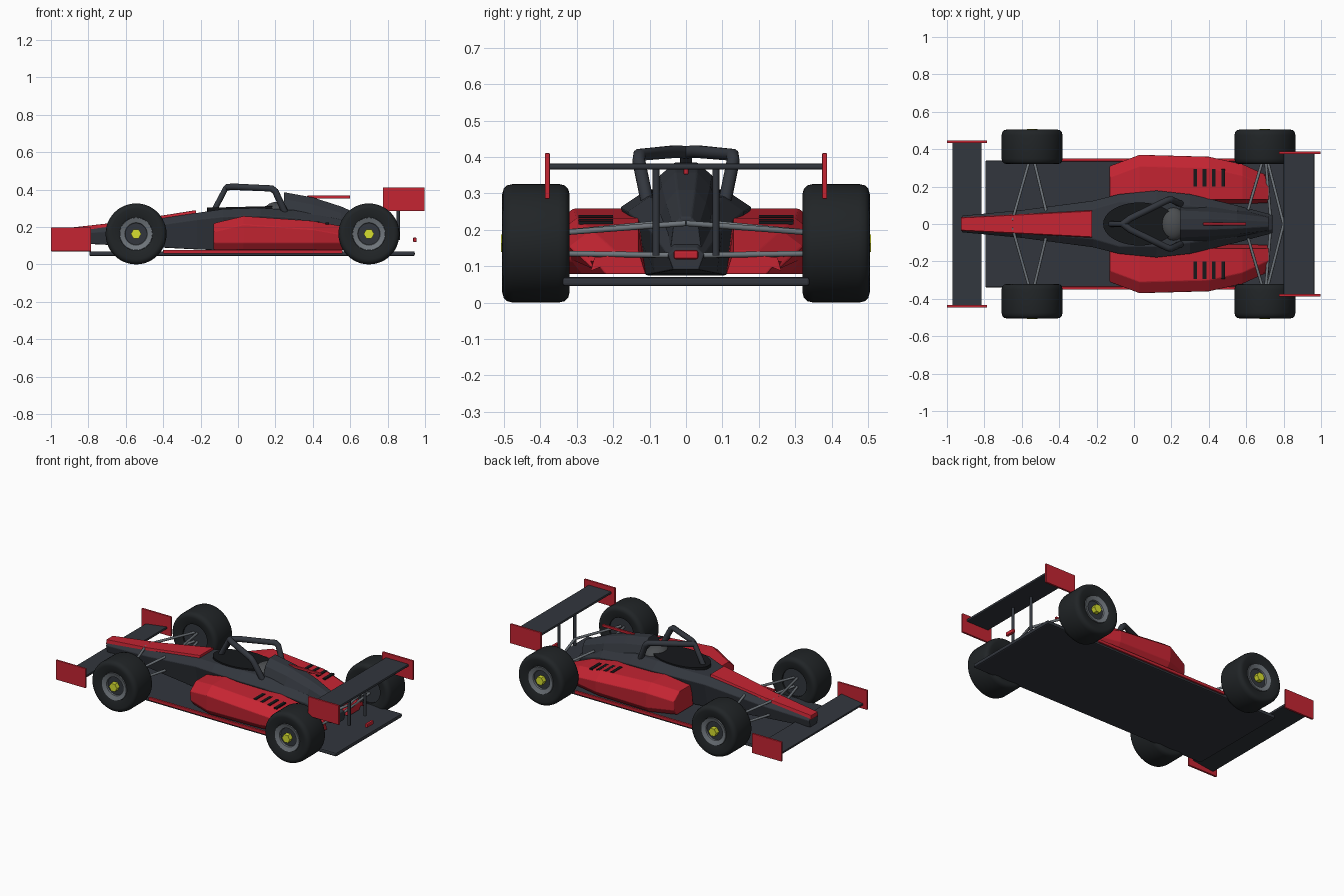
import bpy, bmesh, math
from mathutils import Vector

if "Cube" in bpy.data.objects:
    bpy.data.objects.remove(bpy.data.objects["Cube"])


def mat(name, r, g, b):
    m = bpy.data.materials.new(name)
    m.diffuse_color = (r, g, b, 1)
    m.use_nodes = True
    m.node_tree.nodes["Principled BSDF"].inputs["Base Color"].default_value = m.diffuse_color
    return m


DARK = mat("charcoal", 0.032, 0.037, 0.047)
RED = mat("red", 0.56, 0.018, 0.032)
BLACK = mat("black", 0.008, 0.009, 0.011)
TYRE = mat("rubber", 0.015, 0.018, 0.02)
GREY = mat("metal", 0.16, 0.18, 0.2)
YELLOW = mat("yellow", 0.68, 0.74, 0.03)


def finish(name, bm, m, bevel=0, smooth=None):
    bmesh.ops.recalc_face_normals(bm, faces=bm.faces)
    me = bpy.data.meshes.new(name)
    bm.to_mesh(me)
    bm.free()
    ob = bpy.data.objects.new(name, me)
    bpy.context.collection.objects.link(ob)
    me.materials.append(m)
    if bevel:
        b = ob.modifiers.new("bevel", "BEVEL")
        b.width, b.segments = bevel, 2
    if smooth:
        bpy.ops.object.select_all(action="DESELECT")
        ob.select_set(True)
        bpy.context.view_layer.objects.active = ob
        bpy.ops.object.shade_smooth_by_angle(angle=math.radians(smooth))
    return ob


def box(name, x, y, z, m, bevel=0.003):
    """Box from (min, max) pairs."""
    bm = bmesh.new()
    bmesh.ops.create_cube(bm, size=1)
    for v in bm.verts:
        v.co = [p[0] + (p[1] - p[0]) * (c + 0.5) for p, c in zip((x, y, z), v.co)]
    return finish(name, bm, m, bevel)


def loft(name, sections, m, bevel=0):
    """Skin between cross-sections (x, [(y, z), ...])."""
    bm = bmesh.new()
    rings = [[bm.verts.new((x, y, z)) for y, z in pts] for x, pts in sections]
    n = len(rings[0])
    for a, b in zip(rings, rings[1:]):
        for i in range(n):
            j = (i + 1) % n
            bm.faces.new((a[i], a[j], b[j], b[i]))
    bm.faces.new(rings[0])
    bm.faces.new(rings[-1])
    return finish(name, bm, m, bevel)


def hexes(rows):
    """Symmetric six-sided sections from (x, top w, z, shoulder w, z, bottom w, z)."""
    return [(x, [(wb, zb), (ws, zs), (wt, zt), (-wt, zt), (-ws, zs), (-wb, zb)])
            for x, wt, zt, ws, zs, wb, zb in rows]


def tube(name, pts, r, m, n=12):
    cu = bpy.data.curves.new(name, "CURVE")
    cu.dimensions = "3D"
    cu.bevel_depth, cu.bevel_resolution, cu.use_fill_caps = r, n // 4, True
    sp = cu.splines.new("POLY")
    sp.points.add(len(pts) - 1)
    for p, c in zip(sp.points, pts):
        p.co = (*c, 1)
    cu.materials.append(m)
    ob = bpy.data.objects.new(name, cu)
    bpy.context.collection.objects.link(ob)
    return ob


def lathe(name, prof, x, z, side, m, n=48, smooth=40):
    """Turn a closed (radius, y) profile about an axle."""
    bm = bmesh.new()
    rings = []
    for k in range(n):
        a = 2 * math.pi * k / n
        rings.append([bm.verts.new((x + r * math.cos(a), side * y, z + r * math.sin(a)))
                      for r, y in prof])
    for k in range(n):
        a, b = rings[k], rings[(k + 1) % n]
        for i in range(len(prof)):
            j = (i + 1) % len(prof)
            bm.faces.new((a[i], a[j], b[j], b[i]))
    bmesh.ops.remove_doubles(bm, verts=bm.verts, dist=1e-5)
    return finish(name, bm, m, smooth=smooth)


# Floor
box("floor", (-0.795, 0.945), (-0.34, 0.34), (0.045, 0.07), DARK, 0.008)

# Main hull and engine cover
loft("hull", hexes([
    (-0.92, 0.028, 0.182, 0.045, 0.16, 0.035, 0.115),
    (-0.60, 0.05, 0.218, 0.075, 0.185, 0.055, 0.10),
    (-0.22, 0.08, 0.275, 0.125, 0.24, 0.09, 0.08),
    (-0.08, 0.12, 0.296, 0.16, 0.255, 0.10, 0.075),
    (0.12, 0.12, 0.302, 0.18, 0.262, 0.11, 0.075),
    (0.30, 0.10, 0.29, 0.16, 0.25, 0.11, 0.075),
    (0.55, 0.07, 0.24, 0.10, 0.20, 0.085, 0.08),
    (0.74, 0.03, 0.15, 0.05, 0.13, 0.035, 0.09)]), DARK, 0.004)
loft("engine_cover", hexes([
    (0.245, 0.03, 0.386, 0.072, 0.35, 0.095, 0.27),
    (0.40, 0.03, 0.358, 0.066, 0.32, 0.10, 0.25),
    (0.55, 0.025, 0.31, 0.055, 0.275, 0.085, 0.20),
    (0.72, 0.015, 0.235, 0.035, 0.21, 0.045, 0.13)]), DARK, 0.004)

# Red nose panel and cover fin
loft("nose_panel", [(x, [(w, z0), (w * 0.9, z1), (-w * 0.9, z1), (-w, z0)]) for x, w, z0, z1 in
     [(-0.925, 0.037, 0.165, 0.193), (-0.60, 0.055, 0.205, 0.23),
      (-0.225, 0.077, 0.26, 0.29)]], RED, 0.003)
box("cover_fin", (0.37, 0.60), (-0.007, 0.007), (0.352, 0.368), RED)

# Cockpit opening and headrest
bm = bmesh.new()
bmesh.ops.create_cone(bm, cap_ends=True, segments=40, radius1=1, radius2=1, depth=1)
for v in bm.verts:
    v.co = (0.03 + v.co.x * 0.195, v.co.y * 0.115, 0.296 + v.co.z * 0.024 + v.co.x * 0.005)
finish("cockpit_opening", bm, BLACK, smooth=30)
bm = bmesh.new()
bmesh.ops.create_uvsphere(bm, u_segments=28, v_segments=14, radius=1)
for v in bm.verts:
    v.co = (0.21 + v.co.x * 0.07, v.co.y * 0.09, 0.285 + v.co.z * 0.05)
finish("headrest", bm, mat("headrest_grey", 0.07, 0.075, 0.08), smooth=60)

# Cockpit safety frame
tube("frame_pillar", [(-0.13, 0, 0.285), (-0.065, 0, 0.408), (-0.05, 0, 0.415)], 0.016, DARK)

# Front wing
loft("front_wing", [(-0.97, [(-0.44, 0.092), (0.44, 0.092), (0.44, 0.105), (-0.44, 0.105)]),
     (-0.815, [(-0.44, 0.112), (0.44, 0.112), (0.44, 0.127), (-0.44, 0.127)])], DARK, 0.003)
# Rear wing and tail light
box("rear_wing", (0.80, 0.965), (-0.38, 0.38), (0.366, 0.382), DARK, 0.005)
box("tail_light", (0.936, 0.955), (-0.034, 0.034), (0.119, 0.144), RED, 0.006)

for s, tag in ((-1, "right"), (1, "left")):
    def span(a, b):
        return tuple(sorted((s * a, s * b)))

    # Floor edge strip and wing end plates
    box("floor_edge_" + tag, (-0.40, 0.56), span(0.335, 0.35), (0.058, 0.078), RED)
    box("front_end_plate_" + tag, (-1.0, -0.785), span(0.433, 0.447), (0.07, 0.197), RED)
    box("rear_end_plate_" + tag, (0.775, 0.997), span(0.374, 0.388), (0.285, 0.411), RED)
    tube("wing_post_" + tag, [(0.857, s * 0.082, 0.13), (0.857, s * 0.082, 0.368)], 0.01, DARK)

    # Safety frame side
    tube("frame_side_" + tag, [(-0.06, 0, 0.413), (-0.02, s * 0.03, 0.415),
         (0.18, s * 0.128, 0.406), (0.20, s * 0.13, 0.39), (0.255, s * 0.105, 0.27)], 0.018, DARK)

    # Sidepod with cooling slots
    loft("sidepod_" + tag, [(x, [(s * y, z) for y, z in
         ((0.11, 0.078), (0.13, zt), (yo - 0.06, zt), (yo, zt - 0.045),
          (yo - 0.005, 0.115), (yo - 0.035, 0.078))])
         for x, yo, zt in ((-0.13, 0.31, 0.22), (0.03, 0.37, 0.258), (0.40, 0.36, 0.232),
                           (0.58, 0.32, 0.20), (0.72, 0.255, 0.142))], RED, 0.004)
    for i in range(4):
        x = 0.327 + i * 0.05
        z = 0.237 - i * 0.0055
        box(f"cooling_slot_{tag}_{i}", (x - 0.01, x + 0.01), span(0.2, 0.295),
            (z - 0.006, z + 0.004), BLACK, 0)

    for end, wx, a, b in (("front", -0.545, (-0.65, 0.02), (-0.47, 0.07)),
                          ("rear", 0.70, (0.80, 0.0), (0.61, 0.075))):
        n = f"_{end}_{tag}"
        # Wheel
        lathe("tyre" + n, [(0.088, 0.335), (0.135, 0.32), (0.15, 0.324), (0.159, 0.333),
              (0.163, 0.35), (0.163, 0.475), (0.159, 0.492), (0.15, 0.501), (0.135, 0.505),
              (0.088, 0.49)], wx, 0.163, s, TYRE)
        lathe("wheel_centre" + n, [(0, 0.345), (0.09, 0.345), (0.09, 0.478), (0, 0.478)],
              wx, 0.163, s, DARK)
        lathe("wheel_ring" + n, [(0.056, 0.47), (0.087, 0.47), (0.087, 0.497), (0.06, 0.488)],
              wx, 0.163, s, GREY)
        lathe("wheel_nut" + n, [(0, 0.47), (0.028, 0.47), (0.028, 0.508), (0, 0.508)],
              wx, 0.163, s, YELLOW, 6, 20)
        # Suspension arms, upper and lower
        for lvl, zi, zo in (("upper", 0.218, 0.192), ("lower", 0.13, 0.135)):
            for k, (ax, ay) in enumerate((a, b)):
                if lvl == "lower" and ay == 0:
                    ax, ay = 0.73, 0.03
                out = wx + (ax - wx) * 0.12
                tube(f"{lvl}_arm{n}_{k}", [(ax, s * ay, zi), (out, s * 0.345, zo)], 0.008, GREY)
